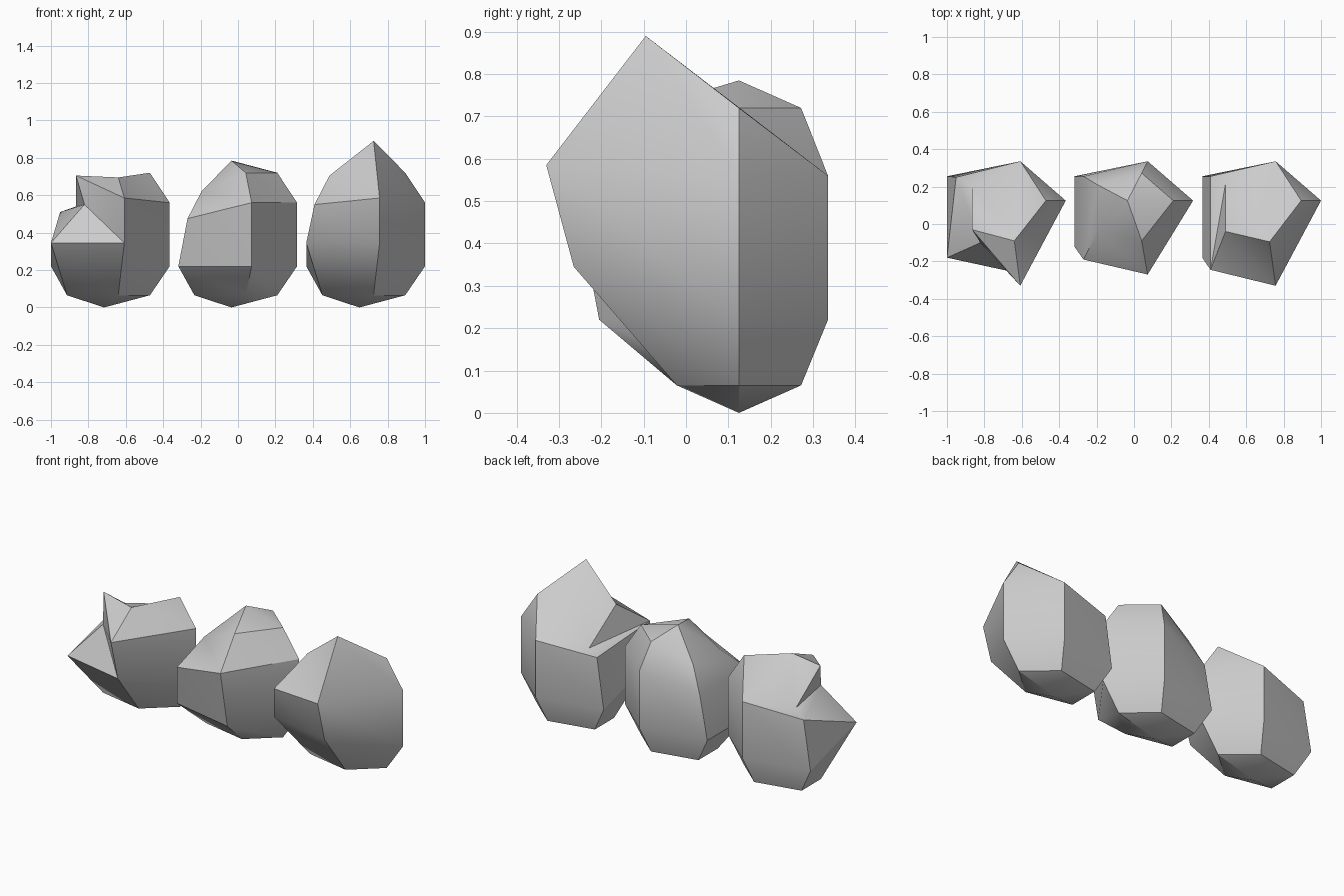
import bpy, bmesh, math

if "Cube" in bpy.data.objects:
    bpy.data.objects.remove(bpy.data.objects["Cube"])

stone = bpy.data.materials.new("stone grey")
stone.use_nodes = True
grey = (0.6, 0.6, 0.6, 1)
stone.diffuse_color = grey
stone.node_tree.nodes["Principled BSDF"].inputs["Base Color"].default_value = grey

SIDES = 5
DEPTH = 0.63      # front-to-back squash of the pentagon
AXIS_Y = 0.125
# Radius and height of each ring, from the bottom up
RINGS = {"base": (0.245, 0.065), "belly": (0.351, 0.22),
         "shoulder": (0.351, 0.56), "crown": (0.245, 0.72)}
# Corners of each ring, counter-clockwise from +x
CORNERS = ["left", "back", "back_right", "front_right", "front"]


def make_rock(name, axis_x, moved, chipped):
    """Five-sided boulder; moved corners are (x from axis, y, z)."""
    points = {}
    for ring, (radius, z) in RINGS.items():
        for i, corner in enumerate(CORNERS):
            a = math.tau * i / SIDES
            points[ring, corner] = (radius * math.cos(a),
                                    AXIS_Y + radius * DEPTH * math.sin(a), z)
    points.update(moved)
    top = (0, AXIS_Y, 0.785)
    # A chipped rock has its top sheared off from the front crown to the back
    if chipped:
        top = points["crown", "front"]
        points["crown", "back"] = points["shoulder", "back"]

    bm = bmesh.new()
    rows = [[bm.verts.new(points[ring, c]) for c in CORNERS] for ring in RINGS]
    bottom_v = bm.verts.new((0, AXIS_Y, 0))
    top_v = bm.verts.new(top)
    for k in range(SIDES):
        n = (k + 1) % SIDES
        bm.faces.new((bottom_v, rows[0][n], rows[0][k]))
        bm.faces.new((top_v, rows[-1][k], rows[-1][n]))
        for low, high in zip(rows, rows[1:]):
            bm.faces.new((low[k], low[n], high[k]))
            bm.faces.new((low[n], high[n], high[k]))
    bmesh.ops.remove_doubles(bm, verts=bm.verts, dist=0.0005)
    bmesh.ops.recalc_face_normals(bm, faces=bm.faces)

    mesh = bpy.data.meshes.new(name)
    bm.to_mesh(mesh)
    bm.free()
    mesh.materials.append(stone)
    rock = bpy.data.objects.new(name, mesh)
    rock.location.x = axis_x
    bpy.context.collection.objects.link(rock)
    bpy.ops.object.select_all(action="DESELECT")
    rock.select_set(True)
    bpy.context.view_layer.objects.active = rock
    bpy.ops.object.shade_smooth_by_angle(angle=math.radians(30))


# Bulging front shared by the two outer rocks
bulge = {
    ("belly", "front_right"): (-0.284, -0.18, 0.345),
    ("belly", "front"): (0.108, -0.265, 0.345),
    ("shoulder", "front"): (0.108, -0.33, 0.585),
}

# Notched rock with a flat top
make_rock("notched_rock", -0.716, {
    **bulge,
    ("shoulder", "back_right"): (-0.235, 0.25, 0.51),
    ("shoulder", "front_right"): (-0.105, -0.1, 0.55),
    ("crown", "back_right"): (-0.15, 0.2, 0.54),
    ("crown", "front_right"): (-0.15, -0.03, 0.705),
    ("crown", "front"): (0.076, -0.09, 0.695),
}, chipped=True)

# Rounded rock with a sloping right side
make_rock("rounded_rock", -0.035, {
    ("belly", "front_right"): (-0.284, -0.12, 0.22),
    ("belly", "front"): (0.108, -0.205, 0.22),
    ("shoulder", "back_right"): (-0.235, 0.255, 0.475),
    ("shoulder", "front_right"): (-0.235, -0.19, 0.475),
    ("shoulder", "front"): (0.108, -0.27, 0.56),
    ("crown", "back_right"): (-0.16, 0.21, 0.62),
    ("crown", "front_right"): (-0.16, -0.04, 0.62),
    ("crown", "front"): (0.076, -0.09, 0.72),
}, chipped=False)

# Tall rock with a pointed front
make_rock("pointed_rock", 0.649, {
    **bulge,
    ("shoulder", "back_right"): (-0.24, 0.255, 0.52),
    ("shoulder", "front_right"): (-0.24, -0.245, 0.55),
    ("crown", "back_right"): (-0.16, 0.215, 0.54),
    ("crown", "front_right"): (-0.16, -0.04, 0.705),
    ("crown", "front"): (0.076, -0.095, 0.89),
}, chipped=True)
